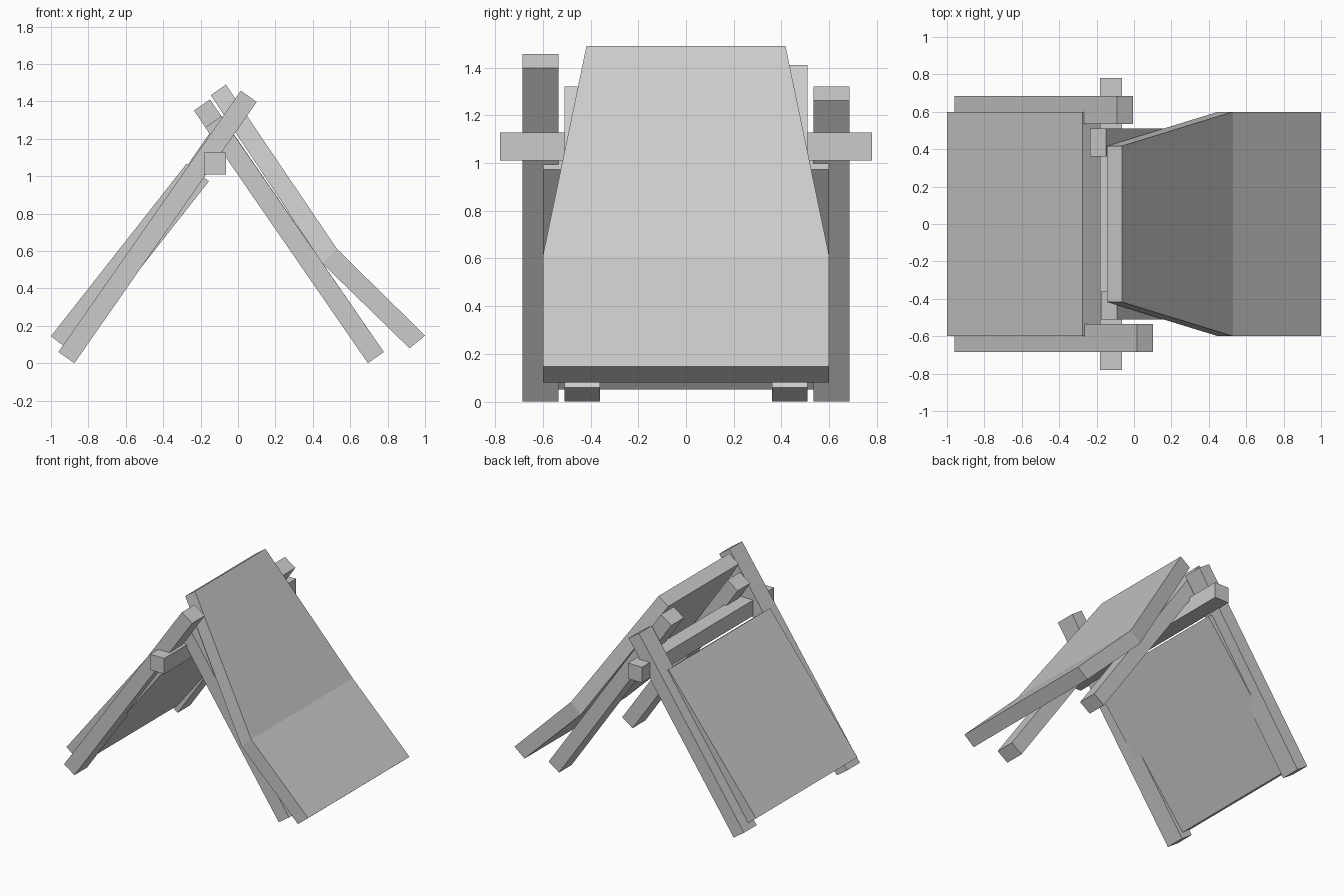
import bpy, bmesh
from mathutils import Vector

if "Cube" in bpy.data.objects:
    bpy.data.objects.remove(bpy.data.objects["Cube"], do_unlink=True)

GREY = (0.6, 0.6, 0.6, 1.0)
grey = bpy.data.materials.new("plain grey")
grey.use_nodes = True
grey.diffuse_color = GREY
grey.node_tree.nodes["Principled BSDF"].inputs["Base Color"].default_value = GREY


def slab(name, stations, y=0.0):
    """Loft a board through stations of (outer xz, inner xz, half width)."""
    bm = bmesh.new()
    rings = []
    for (ox, oz), (ix, iz), half in stations:
        corners = [(ox, y - half, oz), (ox, y + half, oz),
                   (ix, y + half, iz), (ix, y - half, iz)]
        rings.append([bm.verts.new(c) for c in corners])
    for a, b in zip(rings, rings[1:]):
        for i in range(4):
            j = (i + 1) % 4
            bm.faces.new((a[i], a[j], b[j], b[i]))
    bm.faces.new(rings[0])
    bm.faces.new(rings[-1])
    bmesh.ops.recalc_face_normals(bm, faces=bm.faces)
    mesh = bpy.data.meshes.new(name)
    bm.to_mesh(mesh)
    bm.free()
    mesh.materials.append(grey)
    obj = bpy.data.objects.new(name, mesh)
    bpy.context.collection.objects.link(obj)
    return obj


def board(name, start, end, thick, half, y=0.0):
    """Straight board; start and end lie on its outer edge, thick goes across."""
    along = Vector(end) - Vector(start)
    across = Vector((along.y, -along.x)).normalized() * thick
    slab(name, [(p, Vector(p) + across, half) for p in (start, end)], y)


# Outer legs lean one way, the front one is longer
board("outer_leg_front", (-0.96, 0.06), (0.015, 1.457), 0.104, 0.075, -0.61)
board("outer_leg_back", (-0.96, 0.06), (-0.09, 1.32), 0.104, 0.075, 0.61)

# Inner legs lean the other way, the back one is longer
board("inner_leg_front", (0.78, 0.06), (-0.09, 1.32), -0.104, -0.075, -0.435)
board("inner_leg_back", (0.78, 0.06), (-0.15, 1.41), -0.104, -0.075, 0.435)

# Ridge beam resting in the crossing
board("cross_beam", (-0.182, 1.01), (-0.182, 1.127), 0.117, 0.78)

# Flat panel over the outer legs
board("flat_panel", (-1.0, 0.145), (-0.275, 1.067), 0.152, 0.6)

# Bent panel, narrowing towards its top
slab("bent_panel", [
    ((1.0, 0.148), (0.917, 0.08), 0.6),
    ((0.53, 0.61), (0.45, 0.535), 0.6),
    ((-0.065, 1.49), (-0.145, 1.433), 0.417),
])
